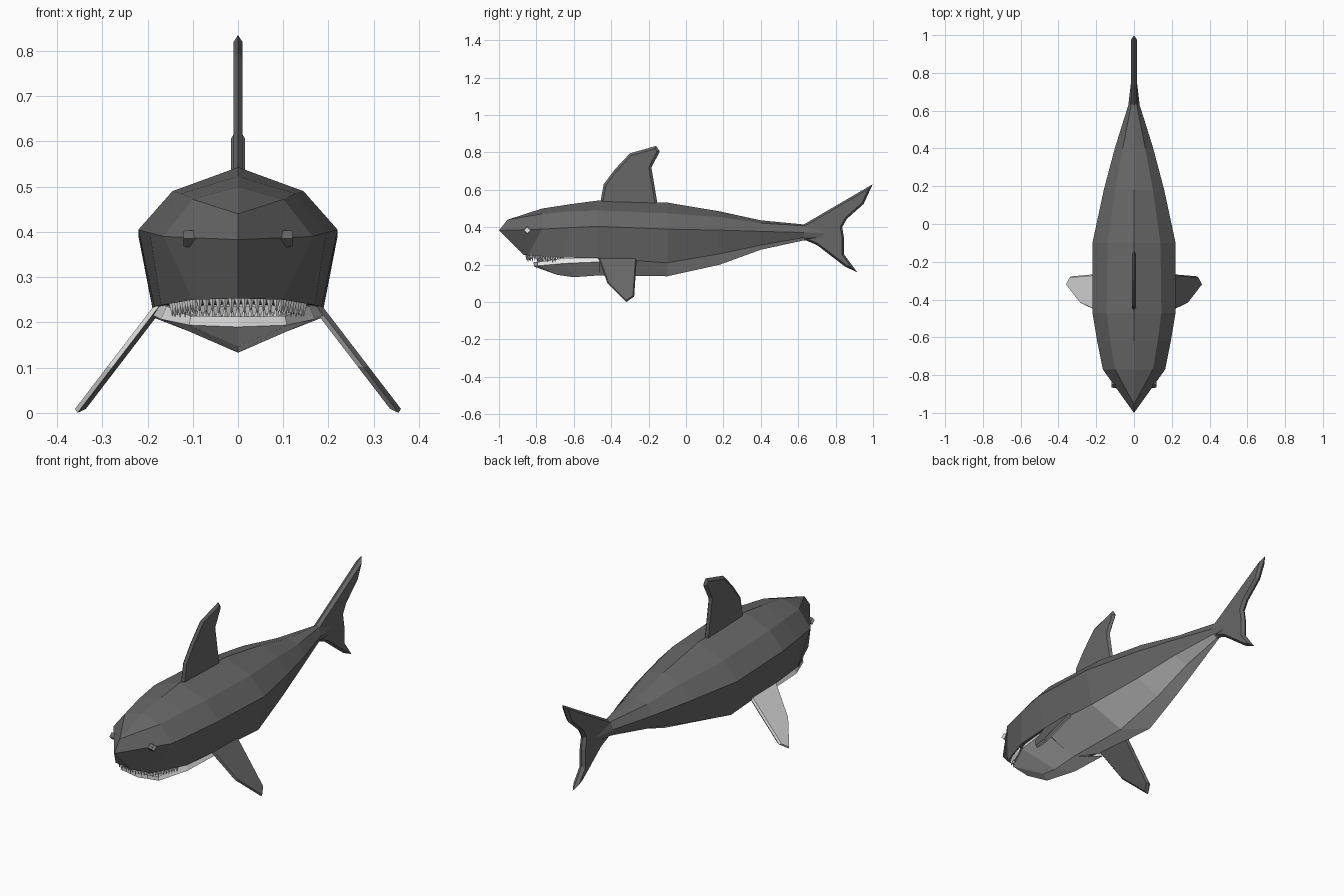
import bpy, bmesh, math
from mathutils import Vector, Matrix

cube = bpy.data.objects.get("Cube")
if cube:
    bpy.data.objects.remove(cube, do_unlink=True)


def material(name, rgb):
    m = bpy.data.materials.new(name)
    m.use_nodes = True
    m.diffuse_color = (*rgb, 1)
    m.node_tree.nodes["Principled BSDF"].inputs["Base Color"].default_value = (*rgb, 1)
    return m


GREY = material("dark grey skin", (0.135, 0.135, 0.135))
WHITE = material("white", (0.8, 0.8, 0.8))


def finish(name, bm, mats, recalc=True):
    if recalc:
        bmesh.ops.remove_doubles(bm, verts=bm.verts, dist=0.0005)
        bmesh.ops.recalc_face_normals(bm, faces=bm.faces)
    me = bpy.data.meshes.new(name)
    bm.to_mesh(me)
    bm.free()
    for m in mats:
        me.materials.append(m)
    ob = bpy.data.objects.new(name, me)
    bpy.context.collection.objects.link(ob)
    return ob


def add_face(bm, pts, mat):
    # Drop repeated corners so that pinched quads become triangles
    keep = []
    for p in pts:
        if all((Vector(p) - Vector(q)).length > 1e-4 for q in keep):
            keep.append(p)
    if len(keep) > 2:
        bm.faces.new([bm.verts.new(p) for p in keep]).material_index = mat


def loft(bm, stations, strip_mats):
    # Skin half sections from front to back and mirror them across x = 0
    for a, b in zip(stations, stations[1:]):
        for i, mat in enumerate(strip_mats):
            quad = [a[i], b[i], b[i + 1], a[i + 1]]
            for s in (1, -1):
                add_face(bm, [(s * x, y, z) for x, y, z in quad], mat)


def section(y, top, sh, wide, low, bottom):
    return [(0, y, top), (sh[0], y, sh[1]), (wide[0], y, wide[1]),
            (low[0], y, low[1]), (0, y, bottom)]


# Body: trunk with white belly, ending in a wedge inside the tail fin
trunk = [
    section(-0.47, 0.543, (0.145, 0.49), (0.22, 0.405), (0.185, 0.235), 0.143),
    section(-0.10, 0.532, (0.14, 0.475), (0.22, 0.39), (0.185, 0.21), 0.138),
    section(0.18, 0.485, (0.10, 0.455), (0.16, 0.385), (0.125, 0.258), 0.20),
    section(0.40, 0.437, (0.06, 0.422), (0.102, 0.378), (0.078, 0.305), 0.28),
    section(0.63, 0.415, (0.015, 0.408), (0.03, 0.372), (0.022, 0.345), 0.33),
]
wedge = section(0.75, 0.40, (0.012, 0.39), (0.016, 0.37), (0.012, 0.345), 0.325)
# Head: the fourth point is the upper lip, the last point the mouth roof
head = [
    [(0, -0.955, 0.44), (0, -0.955, 0.44), (0, -1, 0.383), (0, -0.87, 0.253), (0, -0.87, 0.253)],
    [(0, -0.77, 0.50), (0.10, -0.77, 0.472), (0.165, -0.77, 0.39), (0.10, -0.845, 0.25), (0, -0.82, 0.265)],
    [(0, -0.62, 0.523), (0.125, -0.62, 0.485), (0.195, -0.62, 0.398), (0.17, -0.66, 0.238), (0, -0.64, 0.29)],
    trunk[0][:4] + [(0, -0.47, 0.24)],
]
bm = bmesh.new()
loft(bm, trunk, [0, 0, 0, 1])
loft(bm, [trunk[-1], wedge], [0, 0, 0, 0])
loft(bm, head, [0, 0, 0, 0])
finish("body", bm, [GREY, WHITE])

# Lower jaw: floor centre, inner lip, outer lip, keel
jaw = [
    [(0, -0.816, 0.213), (0, -0.816, 0.213), (0, -0.812, 0.19), (0, -0.812, 0.19)],
    [(0, -0.76, 0.205), (0.104, -0.793, 0.214), (0.108, -0.793, 0.194), (0, -0.69, 0.146)],
    [(0, -0.64, 0.21), (0.158, -0.645, 0.236), (0.17, -0.65, 0.207), (0, -0.60, 0.133)],
    [(0, -0.46, 0.235), (0.172, -0.46, 0.24), (0.187, -0.46, 0.215), (0, -0.46, 0.143)],
]
bm = bmesh.new()
loft(bm, jaw, [0, 0, 0])
finish("lower_jaw", bm, [WHITE])


def fin_mesh(outline, half, bevel):
    # Flat blade in the y-z plane with a bevelled rim
    bm = bmesh.new()
    f = bm.faces.new([bm.verts.new((0, y, z)) for y, z in outline])
    f.normal_update()
    if f.normal.x < 0:
        f.normal_flip()
    bmesh.ops.inset_region(bm, faces=[f], thickness=bevel, use_boundary=True, use_even_offset=True)
    for v in f.verts:
        v.co.x = half
    dup = bmesh.ops.duplicate(bm, geom=bm.verts[:] + bm.edges[:] + bm.faces[:])["geom"]
    for v in dup:
        if isinstance(v, bmesh.types.BMVert):
            v.co.x *= -1
    bmesh.ops.remove_doubles(bm, verts=bm.verts, dist=0.0005)
    bmesh.ops.recalc_face_normals(bm, faces=bm.faces)
    return bm


dorsal = [(-0.46, 0.50), (-0.455, 0.55), (-0.44, 0.63), (-0.38, 0.71), (-0.30, 0.795),
          (-0.16, 0.835), (-0.14, 0.805), (-0.185, 0.72), (-0.155, 0.54), (-0.155, 0.50)]
finish("dorsal_fin", fin_mesh(dorsal, 0.010, 0.013), [GREY])

tail = [(0.60, 0.40), (0.63, 0.415), (0.998, 0.63), (0.95, 0.525), (0.86, 0.445), (0.835, 0.40),
        (0.845, 0.34), (0.845, 0.255), (0.915, 0.16), (0.85, 0.19), (0.70, 0.305), (0.63, 0.335), (0.60, 0.345)]
finish("tail_fin", fin_mesh(tail, 0.016, 0.010), [GREY])

# Pectoral fins: blades slanted outward, white on the inner side
pectoral = [(-0.47, 0.24), (-0.42, 0.10), (-0.32, 0.0), (-0.277, 0.03), (-0.263, 0.24)]
for side, label in ((1, "left"), (-1, "right")):
    bm = fin_mesh(pectoral, 0.012, 0.007)
    for v in bm.verts:
        v.co.x = side * (v.co.x + 0.175 + (0.235 - v.co.z) * 0.766)
    bmesh.ops.recalc_face_normals(bm, faces=bm.faces)
    for f in bm.faces:
        f.normal_update()
        f.material_index = 1 if f.normal.x * side < 0.2 else 0
    finish(label + "_pectoral_fin", bm, [GREY, WHITE])

    # Eye: small diamond stud with a white outer face
    bm = bmesh.new()
    turn = Matrix.Translation((side * 0.106, -0.849, 0.385)) @ Matrix.Rotation(side * math.pi / 2, 4, "Y")
    bmesh.ops.create_cone(bm, cap_ends=True, segments=4, radius1=0.019, radius2=0.0175,
                          depth=0.028, matrix=turn)
    for f in bm.faces:
        f.normal_update()
        f.material_index = 1 if f.normal.x * side > 0.8 else 0
    finish(label + "_eye", bm, [GREY, WHITE])


def along(path, t):
    # Point at fraction t of a path's length
    pts = [Vector(p) for p in path]
    d = t * sum((b - a).length for a, b in zip(pts, pts[1:]))
    for a, b in zip(pts, pts[1:]):
        n = (b - a).length
        if d <= n:
            return a.lerp(b, d / n)
        d -= n
    return pts[-1]


def tooth_row(name, half_path, count, length, direction):
    path = [(-x, y, z) for x, y, z in half_path[:0:-1]] + half_path
    bm = bmesh.new()
    for i in range(count):
        p = along(path, i / (count - 1))
        size = length * (1.0 if i % 2 else 0.8)
        mat = Matrix.Translation(p + Vector((0, 0, direction * size / 2)))
        if direction < 0:
            mat = mat @ Matrix.Rotation(math.pi, 4, "X")
        bmesh.ops.create_cone(bm, cap_ends=True, segments=4, radius1=0.008, radius2=0,
                              depth=size, matrix=mat)
    finish(name, bm, [WHITE], recalc=False)


# Teeth
tooth_row("upper_teeth", [(0, -0.852, 0.254), (0.092, -0.828, 0.252), (0.145, -0.70, 0.243)], 33, 0.038, -1)
tooth_row("lower_teeth", [(0, -0.79, 0.208), (0.09, -0.772, 0.208), (0.142, -0.66, 0.225)], 31, 0.034, 1)
